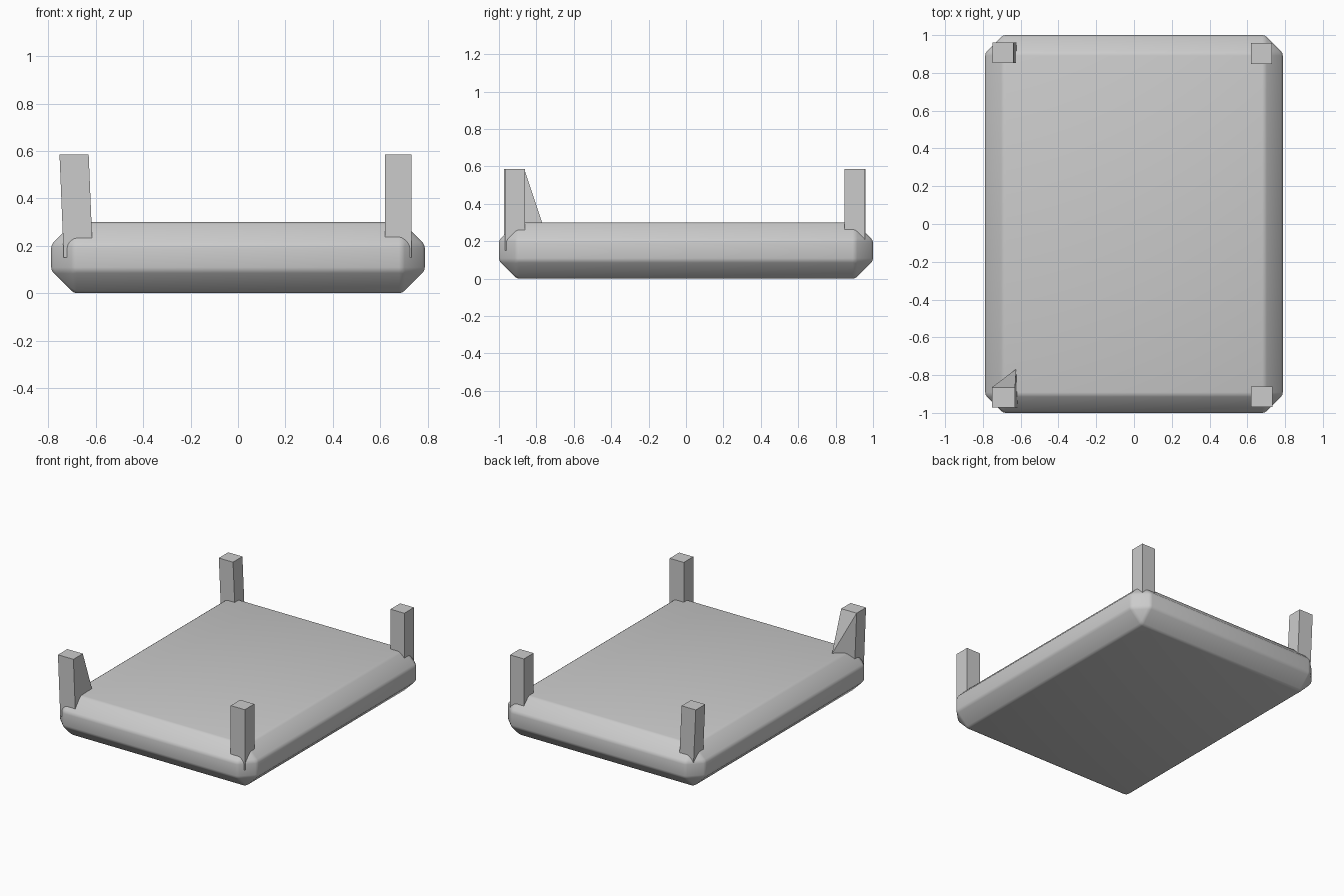
import bpy, bmesh, math

if "Cube" in bpy.data.objects:
    bpy.data.objects.remove(bpy.data.objects["Cube"])


def make_object(name, bm):
    bmesh.ops.recalc_face_normals(bm, faces=bm.faces)
    mesh = bpy.data.meshes.new(name)
    bm.to_mesh(mesh)
    bm.free()
    obj = bpy.data.objects.new(name, mesh)
    bpy.context.collection.objects.link(obj)
    return obj


# Thick slab: wide chamfer on every edge, then a small softening bevel
bm = bmesh.new()
bmesh.ops.create_cube(bm, size=1)
for v in bm.verts:
    v.co.x *= 1.576
    v.co.y *= 2.0
    v.co.z = (v.co.z + 0.5) * 0.3
slab = make_object("slab", bm)
for label, width, segments in (("chamfer", 0.095, 1), ("soften", 0.014, 2)):
    mod = slab.modifiers.new(label, 'BEVEL')
    mod.width = width
    mod.segments = segments
    mod.limit_method = 'ANGLE'
    mod.angle_limit = math.radians(20)
bpy.context.view_layer.objects.active = slab
slab.select_set(True)
for label in ("chamfer", "soften"):
    bpy.ops.object.modifier_apply(modifier=label)
bpy.ops.object.shade_smooth_by_angle(angle=math.radians(30))


# Square posts sunk into the slab corners
def post(name, x0, x1, y0, y1, inset=0.0, foot=None):
    bm = bmesh.new()
    top = [bm.verts.new((x, y, 0.586)) for x, y in
           ((x0, y0), (x1, y0), (x1, y1), (x0, y1))]
    base = [bm.verts.new((v.co.x + inset, v.co.y, 0.15)) for v in top]
    if foot:
        base[2].co = foot  # the inner corner spreads out over the slab
    bm.faces.new(top)
    bm.faces.new(base[::-1])
    for i in range(4):
        j = (i + 1) % 4
        bm.faces.new((top[j], top[i], base[i], base[j]))
    if foot:
        bmesh.ops.triangulate(bm, faces=[f for f in bm.faces if base[2] in f.verts])
    return make_object(name, bm)


post("front_right_post", 0.62, 0.732, -0.968, -0.86)
post("back_right_post", 0.62, 0.73, 0.848, 0.958)
post("back_left_post", -0.75, -0.637, 0.853, 0.96, inset=0.02)
post("front_left_post", -0.753, -0.63, -0.972, -0.865, inset=0.018,
     foot=(-0.624, -0.768, 0.295))
